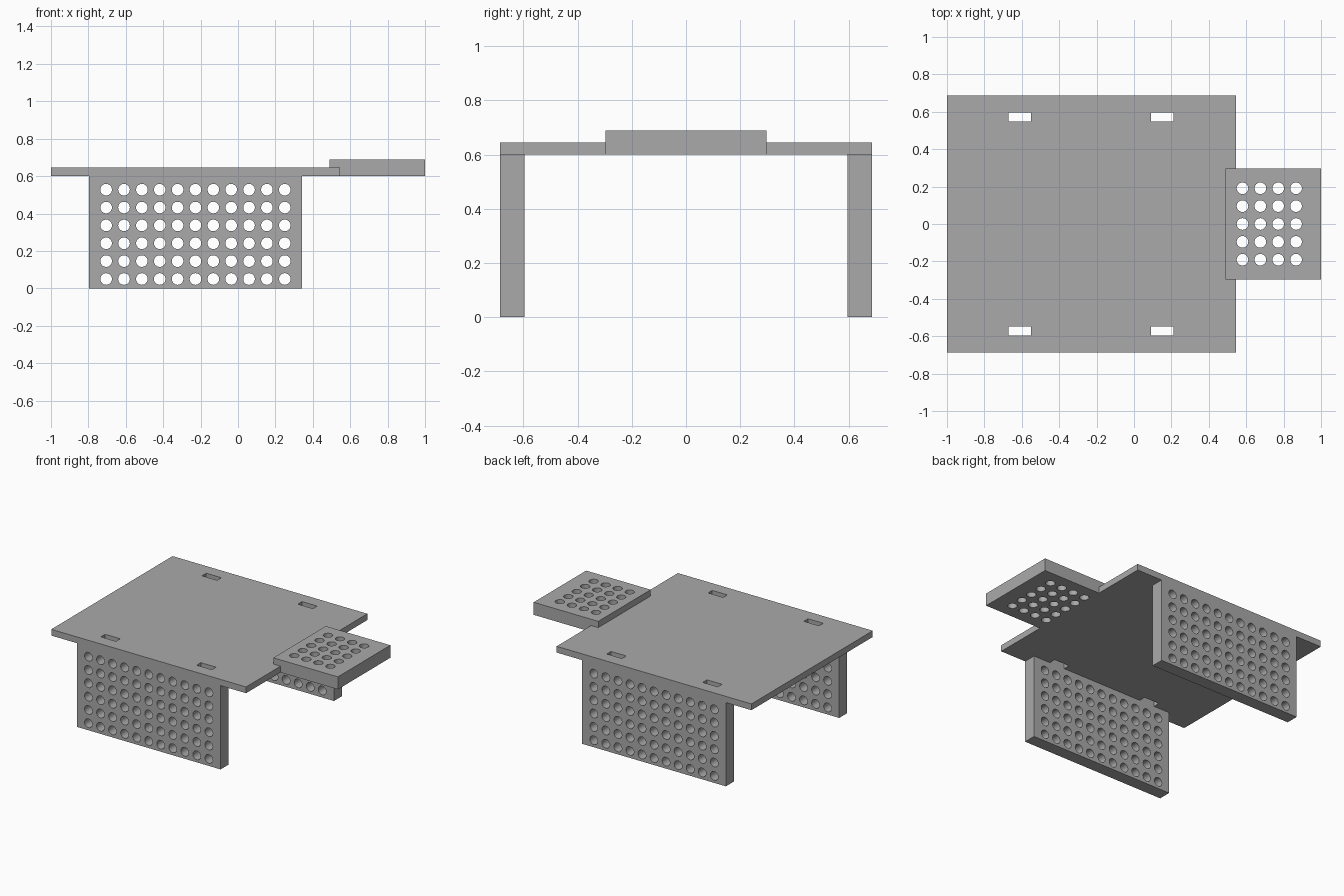
import bpy
import bmesh
from math import cos, sin, pi
from mathutils import Matrix, Vector

default = bpy.data.objects.get("Cube")
if default:
    bpy.data.objects.remove(default, do_unlink=True)

GREY = (0.4, 0.4, 0.4, 1.0)
grey = bpy.data.materials.new("plain grey")
grey.use_nodes = True
grey.diffuse_color = GREY
grey.node_tree.nodes["Principled BSDF"].inputs["Base Color"].default_value = GREY

PITCH = 0.0955   # spacing of the perforation
RADIUS = 0.031


def rect(x0, x1, y0, y1):
    return [(x0, y0), (x1, y0), (x1, y1), (x0, y1)]


def circle(cx, cy, sides=32):
    return [(cx + RADIUS * cos(2 * pi * i / sides), cy + RADIUS * sin(2 * pi * i / sides))
            for i in range(sides)]


def hole_grid(x0, y0, columns, rows):
    return [circle(x0 + c * PITCH, y0 + r * PITCH)
            for c in range(columns) for r in range(rows)]


def plate(name, outline, holes, thickness, placement):
    """Flat plate with through holes, drawn in XY and thickened along +Z."""
    bm = bmesh.new()
    edges = []
    for loop in [outline] + holes:
        verts = [bm.verts.new((x, y, 0)) for x, y in loop]
        edges += [bm.edges.new((v, verts[i - 1])) for i, v in enumerate(verts)]
    bmesh.ops.triangle_fill(bm, edges=edges, use_beauty=True, normal=Vector((0, 0, 1)))
    top = bmesh.ops.extrude_face_region(bm, geom=bm.faces[:], use_keep_orig=True)["geom"]
    bmesh.ops.translate(bm, vec=(0, 0, thickness),
                        verts=[g for g in top if isinstance(g, bmesh.types.BMVert)])
    bmesh.ops.recalc_face_normals(bm, faces=bm.faces[:])
    bm.transform(placement)
    mesh = bpy.data.meshes.new(name)
    bm.to_mesh(mesh)
    bm.free()
    mesh.materials.append(grey)
    obj = bpy.data.objects.new(name, mesh)
    bpy.context.collection.objects.link(obj)
    return obj


# Table top with four slots just inside the legs
slots = [rect(x, x + 0.12, y - 0.024, y + 0.024)
         for x in (-0.67, 0.09) for y in (-0.573, 0.573)]
plate("table_top", rect(-1, 0.545, -0.687, 0.687), slots, 0.045,
      Matrix.Translation((0, 0, 0.6)))

# Thicker perforated shelf overlapping the side edge
plate("side_shelf", rect(0.488, 1, -0.297, 0.297), hole_grid(0.58, -2 * PITCH, 4, 5), 0.09,
      Matrix.Translation((0, 0, 0.6)))

# Perforated panel legs, front and back
upright = Matrix.Rotation(pi / 2, 4, "X")
for name, y in (("front_leg", -0.597), ("back_leg", 0.687)):
    plate(name, rect(-0.797, 0.343, 0, 0.6), hole_grid(-0.705, 0.05, 11, 6), 0.09,
          Matrix.Translation((0, y, 0)) @ upright)
